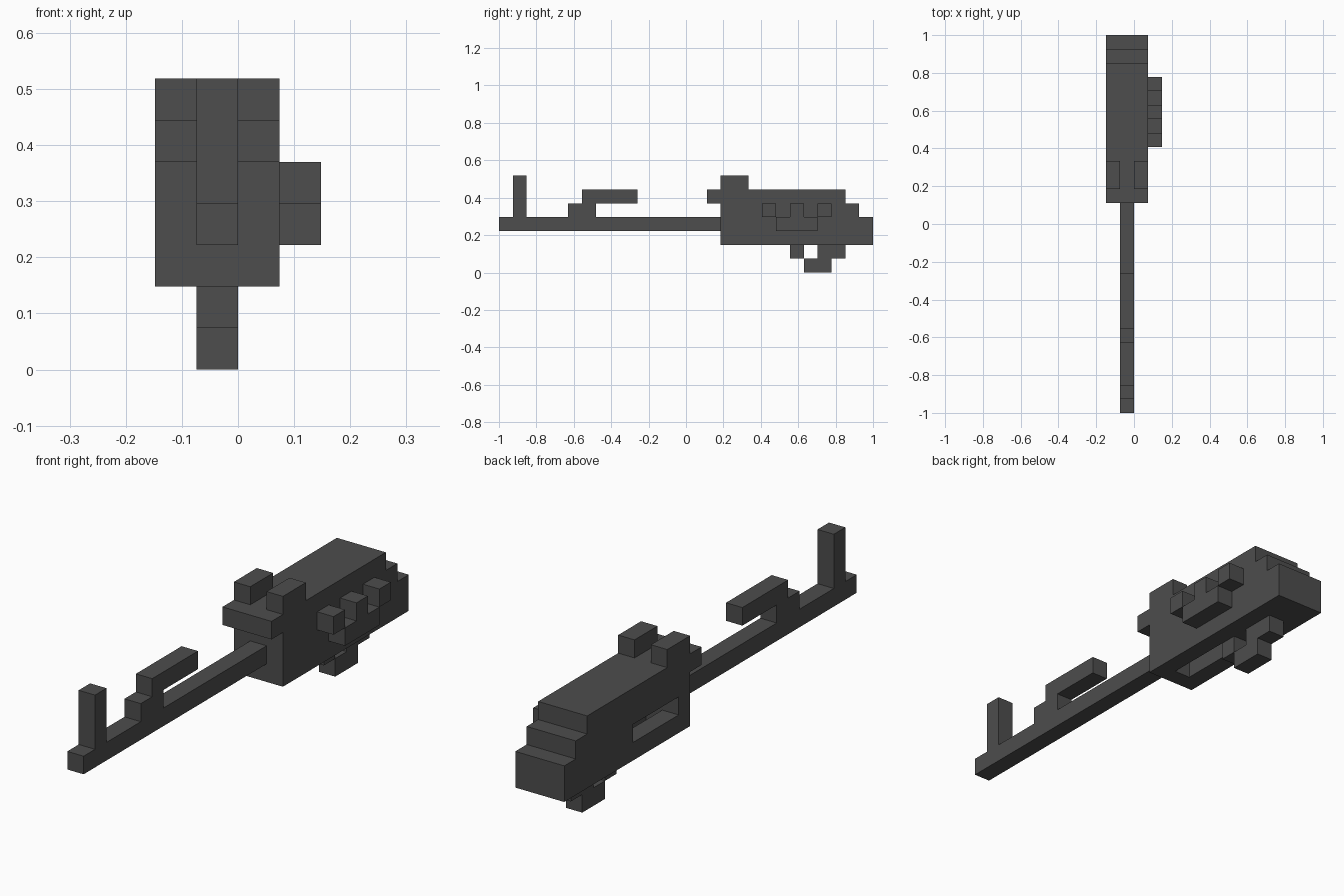
import bpy, bmesh

cube = bpy.data.objects.get("Cube")
if cube:
    bpy.data.objects.remove(cube, do_unlink=True)

U = 2 / 27                      # one block
OX, OY = -2 * U, -1.0           # grid origin: left edge and muzzle end

metal = bpy.data.materials.new("dark_grey_metal")
metal.use_nodes = True
GREY = (0.075, 0.075, 0.075, 1)
metal.diffuse_color = GREY
metal.node_tree.nodes["Principled BSDF"].inputs["Base Color"].default_value = GREY


def prism(name, points, axis, start, end):
    """Extrude a block-unit outline: (y, z) along x, or (x, z) along y."""
    def place(p, d):
        x, y, z = (d, p[0], p[1]) if axis == "x" else (p[0], d, p[1])
        return (OX + x * U, OY + y * U, z * U)

    bm = bmesh.new()
    a = [bm.verts.new(place(p, start)) for p in points]
    b = [bm.verts.new(place(p, end)) for p in points]
    bm.faces.new(a)
    bm.faces.new(b[::-1])
    for i in range(len(points)):
        j = (i + 1) % len(points)
        bm.faces.new((a[j], a[i], b[i], b[j]))
    bmesh.ops.recalc_face_normals(bm, faces=bm.faces)
    mesh = bpy.data.meshes.new(name)
    bm.to_mesh(mesh)
    bm.free()
    mesh.materials.append(metal)
    obj = bpy.data.objects.new(name, mesh)
    bpy.context.scene.collection.objects.link(obj)
    return obj


def block(name, x, y, z):
    """Box from (low, high) ranges in block units."""
    outline = [(y[0], z[0]), (y[1], z[0]), (y[1], z[1]), (y[0], z[1])]
    return prism(name, outline, "x", *x)


MID = (1, 2)                    # centre column of the three-wide body

# Barrel with front sight post and stepped hook
prism("barrel", [(0, 3), (16, 3), (16, 4), (7, 4), (7, 5), (10, 5), (10, 6),
                 (6, 6), (6, 5), (5, 5), (5, 4), (2, 4), (2, 7), (1, 7),
                 (1, 4), (0, 4)], "x", *MID)

# Receiver with stepped back end and front brow
body = prism("receiver", [(16, 2), (27, 2), (27, 4), (26, 4), (26, 5), (25, 5),
                          (25, 6), (15, 6), (15, 5), (16, 5)], "x", 0, 3)

# Side port opening into the bottom magazine well
cutter = prism("port_cutter", [(-0.5, 3), (1, 3), (1, 1.5), (2, 1.5), (2, 4),
                               (-0.5, 4)], "y", 17, 21)
cutter.hide_render = True
cut = body.modifiers.new("port", "BOOLEAN")
cut.operation = "DIFFERENCE"
cut.solver = "EXACT"
cut.object = cutter
bpy.context.view_layer.update()
graph = bpy.context.evaluated_depsgraph_get()
body.data = bpy.data.meshes.new_from_object(body.evaluated_get(graph))
body.modifiers.clear()
bpy.data.objects.remove(cutter, do_unlink=True)

# Rear sight ears
for side, x in (("right", 0), ("left", 2)):
    block(f"rear_sight_{side}", (x, x + 1), (16, 18), (6, 7))

# Side rail with three studs
block("side_rail", (3, 4), (20, 23), (3, 4))
for i, y in enumerate((19, 21, 23)):
    block(f"side_stud_{i + 1}", (3, 4), (y, y + 1), (4, 5))

# Trigger and grip under the body
block("trigger", MID, (21, 22), (1, 2))
prism("grip", [(22, 0), (24, 0), (24, 1), (25, 1), (25, 2), (23, 2), (23, 1),
               (22, 1)], "x", *MID)
